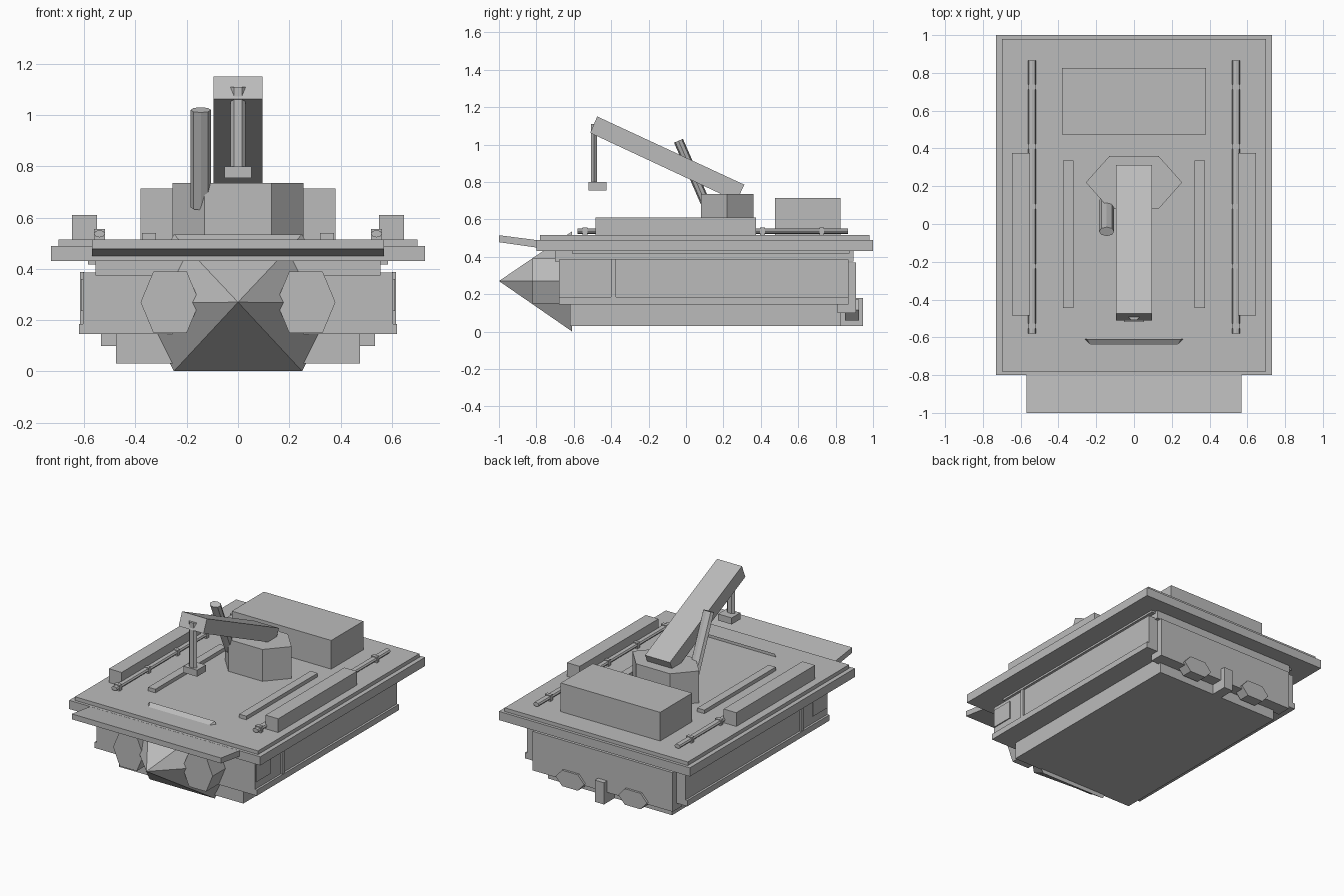
import bpy, bmesh, math
from mathutils import Vector

if "Cube" in bpy.data.objects:
    bpy.data.objects.remove(bpy.data.objects["Cube"])

GREY = bpy.data.materials.new("hull_grey")
GREY.diffuse_color = (0.5, 0.5, 0.5, 1)
GREY.use_nodes = True
GREY.node_tree.nodes["Principled BSDF"].inputs["Base Color"].default_value = GREY.diffuse_color


def finish(name, bm, smooth=False):
    bmesh.ops.recalc_face_normals(bm, faces=bm.faces)
    me = bpy.data.meshes.new(name)
    bm.to_mesh(me)
    bm.free()
    ob = bpy.data.objects.new(name, me)
    bpy.context.collection.objects.link(ob)
    me.materials.append(GREY)
    for p in me.polygons:
        p.use_smooth = smooth
    return ob


def box(name, x, y, z):
    """Block given by (low, high) on each axis."""
    bm = bmesh.new()
    bmesh.ops.create_cube(bm, size=1)
    for v in bm.verts:
        v.co = [r[0] + (c + 0.5) * (r[1] - r[0]) for r, c in zip((x, y, z), v.co)]
    return finish(name, bm)


def pair(name, x, y, z):
    box(name + "_right", x, y, z)
    box(name + "_left", (-x[1], -x[0]), y, z)


def loft(name, ring_a, ring_b):
    """Solid between two equal rings of points."""
    bm = bmesh.new()
    a = [bm.verts.new(p) for p in ring_a]
    b = [bm.verts.new(p) for p in ring_b]
    n = len(a)
    bm.faces.new(a)
    bm.faces.new(b)
    for i in range(n):
        j = (i + 1) % n
        bm.faces.new((a[i], a[j], b[j], b[i]))
    return finish(name, bm)


def side_profile(name, half_width, pts):
    return loft(name, [(-half_width, y, z) for y, z in pts], [(half_width, y, z) for y, z in pts])


def hexagon(cx, cy, tip, edge, h):
    return [(cx + a, cy + b) for a, b in
            ((tip, 0), (edge, h), (-edge, h), (-tip, 0), (-edge, -h), (edge, -h))]


def rod(name, p, q, r, sides=8, squash=1.0):
    p, q = Vector(p), Vector(q)
    rot = (q - p).to_track_quat('Z', 'Y')
    ring = [(r * math.cos(t), r * math.sin(t)) for t in
            (2 * math.pi * i / sides for i in range(sides))]
    # the wide axis of the section always lies along x
    ax = Vector((1, 0, 0)) if abs((q - p).normalized().x) < 0.5 else rot @ Vector((1, 0, 0))
    ay = (q - p).normalized().cross(ax)
    off = [ax * a + ay * b * squash for a, b in ring]
    return loft(name, [p + o for o in off], [q + o for o in off])


# Decks and hull layers
box("deck", (-.73, .73), (-.80, 1.0), (.43, .49))
box("deck_top", (-.70, .70), (-.78, .98), (.49, .515))
side_profile("front_flap", .57, [(-1, .515), (-1, .478), (-.79, .448), (-.79, .488)])
box("deck_support", (-.585, .585), (-.61, .875), (.417, .43))
box("upper_hull", (-.555, .555), (-.70, .895), (.375, .43))
box("hull", (-.605, .605), (-.68, .87), (.155, .385))
box("hull_skirt", (-.62, .62), (-.68, .87), (.145, .185))
box("lower_hull", (-.475, .475), (-.62, .83), (.03, .15))
box("rear_plate", (-.535, .535), (.81, .91), (.10, .37))

# Side details
pair("side_window", (.60, .612), (-.67, -.515), (.235, .36))
pair("side_post", (.60, .617), (-.40, -.375), (.185, .387))

# Pointed ram at the front
bm = bmesh.new()
ring = [bm.verts.new((x, -.61, z)) for x, z in hexagon(0, .268, .385, .25, .267)]
tip = bm.verts.new((0, -1, .27))
bm.faces.new(ring)
for i in range(6):
    bm.faces.new((ring[i], ring[(i + 1) % 6], tip))
finish("front_ram", bm)

# Hexagonal lamps front and rear
for s, side in ((1, "right"), (-1, "left")):
    h = hexagon(s * .265, .27, .115, .065, .12)
    loft("front_lamp_" + side, [(x, -.82, z) for x, z in h], [(x, -.66, z) for x, z in h])
    h = hexagon(s * .24, .115, .11, .06, .055)
    loft("rear_lamp_" + side, [(x, .85, z) for x, z in h], [(x, .925, z) for x, z in h])
box("tow_hitch", (-.035, .035), (.81, .945), (.03, .18))

# Deck fittings
box("rear_locker", (-.38, .38), (.475, .825), (.515, .713))
pair("side_locker", (.55, .647), (-.485, .375), (.515, .61))
pair("deck_strip", (.32, .375), (-.445, .335), (.515, .54))
for s, side in ((1, "right"), (-1, "left")):
    rod("rail_" + side, (s * .54, -.58, .537), (s * .54, .865, .537), .022, 8, .65)
    for i in range(5):
        y = -.54 + i * .3165
        box("rail_bracket_" + side, (s * .54 - .022, s * .54 + .022),
            (y - .013, y + .013), (.51, .555))

# Crane
h = hexagon(0, .22, .255, .13, .14)
loft("turret", [(x, y, .51) for x, y in h], [(x, y, .735) for x, y in h])
side_profile("crane_arm", .095, [(-.475, 1.15), (.312, .785), (.27, .697), (-.512, 1.062)])
rod("crane_piston", (-.145, .125, .64), (-.145, -.04, 1.02), .04, 8, .65)
rod("hook_cable", (0, -.492, .79), (0, -.492, 1.11), .03, 6, .6)
box("hook_block", (-.052, .052), (-.52, -.425), (.755, .80))
